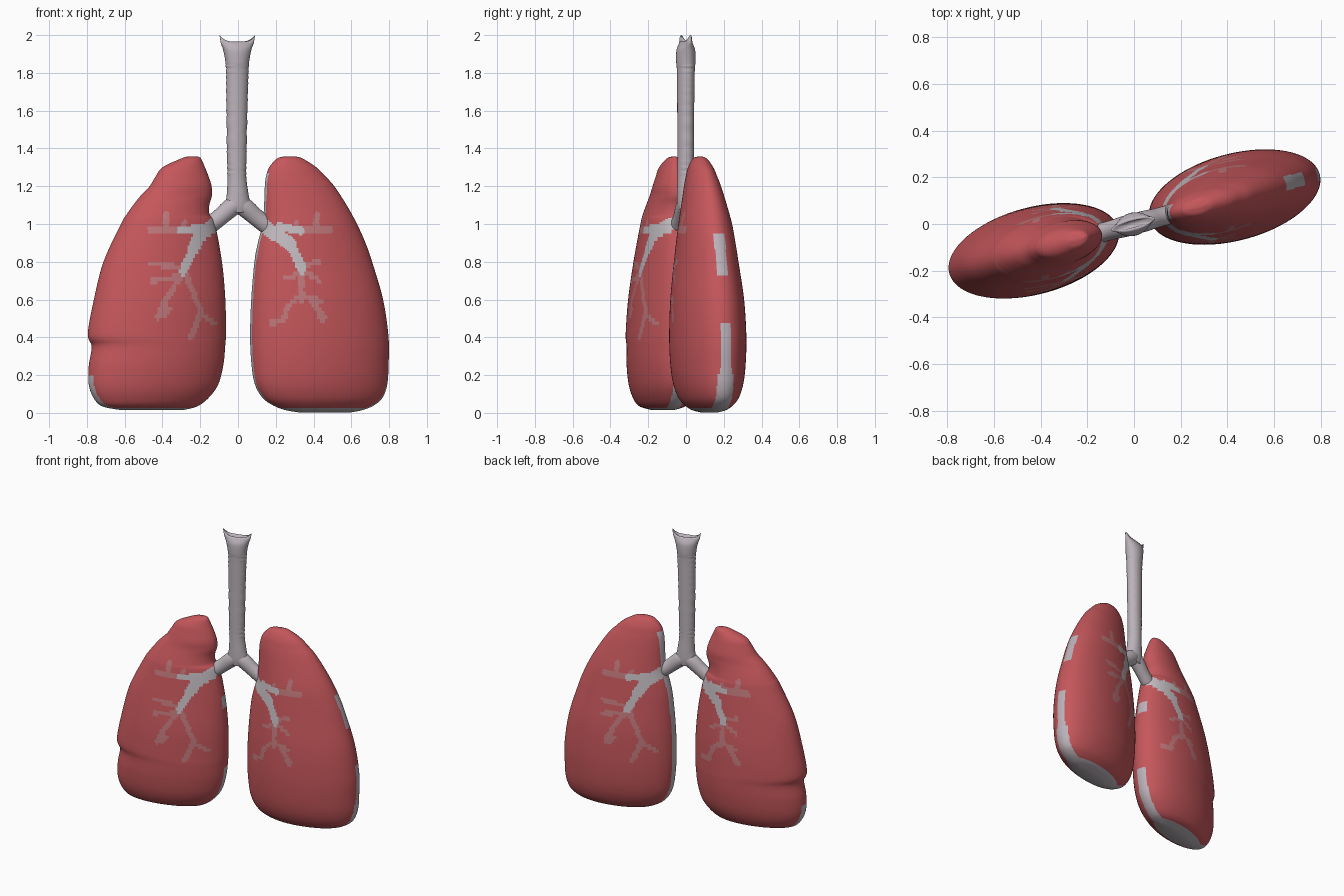
import bpy, bmesh, math
from mathutils import Vector

ANG = math.radians(15)            # whole model is turned about z
C, S = math.cos(ANG), math.sin(ANG)


def material(name, rgb):
    m = bpy.data.materials.new(name)
    m.diffuse_color = (*rgb, 1)
    return m


RED = material("lung red", (0.56, 0.095, 0.105))
GREY = material("airway grey", (0.50, 0.45, 0.49))
PALE = material("pale bronchus", (0.54, 0.50, 0.53))
PINK = material("pink twig", (0.53, 0.19, 0.20))


def world(u, v, z):
    return Vector((u * C - v * S, u * S + v * C, z))


def catmull(rows, n):
    """Smooth interpolation through rows of numbers."""
    out = []
    for i in range(len(rows) - 1):
        p0, p1, p2 = rows[max(i - 1, 0)], rows[i], rows[i + 1]
        p3 = rows[min(i + 2, len(rows) - 1)]
        for k in range(n):
            t = k / n
            out.append([0.5 * (2 * b + (c - a) * t + (2 * a - 5 * b + 4 * c - d) * t * t
                               + (3 * b - a - 3 * c + d) * t ** 3)
                        for a, b, c, d in zip(p0, p1, p2, p3)])
    out.append(list(rows[-1]))
    return out


def loft(name, rings, mats, rule=None):
    """Skin a list of point rings and close both ends."""
    bm = bmesh.new()
    vr = [[bm.verts.new(p) for p in r] for r in rings]
    n = len(rings[0])
    for a, b in zip(vr, vr[1:]):
        for i in range(n):
            bm.faces.new((a[i], a[(i + 1) % n], b[(i + 1) % n], b[i]))
    bm.faces.new(vr[0])
    bm.faces.new(vr[-1])
    bmesh.ops.recalc_face_normals(bm, faces=bm.faces)
    for f in bm.faces:
        f.smooth = True
        if rule:
            f.material_index = rule(f.calc_center_median())
    me = bpy.data.meshes.new(name)
    bm.to_mesh(me)
    bm.free()
    for m in mats:
        me.materials.append(m)
    ob = bpy.data.objects.new(name, me)
    bpy.context.collection.objects.link(ob)
    return ob


# Lung outlines: z, inner x, outer x, half thickness
RIGHT = [(1.357, .24, .31, .01), (1.345, .205, .345, .035), (1.30, .165, .415, .06),
         (1.25, .148, .465, .075), (1.2, .142, .51, .088), (1.1, .138, .575, .11),
         (1.0, .13, .63, .13), (.9, .105, .675, .143), (.8, .087, .71, .155),
         (.6, .07, .768, .178), (.4, .064, .797, .186), (.25, .072, .797, .18),
         (.15, .09, .79, .165), (.08, .13, .765, .14), (.04, .185, .72, .11),
         (.015, .25, .66, .075), (.003, .32, .6, .03)]
LEFT = [(1.357, .21, .27, .01), (1.345, .195, .305, .035), (1.30, .175, .40, .06),
        (1.25, .155, .437, .075), (1.2, .14, .468, .088), (1.15, .138, .515, .095),
        (1.1, .152, .555, .107), (1.05, .15, .59, .12), (1.0, .122, .62, .13),
        (.8, .085, .712, .155), (.6, .067, .763, .178), (.42, .064, .795, .186),
        (.35, .068, .775, .185), (.25, .078, .79, .18), (.15, .105, .79, .165),
        (.08, .155, .765, .14), (.035, .215, .72, .105), (.015, .29, .62, .04)]

# Painted airways as seen from the front: x0, z0, x1, z1, half width
TREE_R = [(.10, 1.02, .20, .94, .035), (.20, .95, .28, .89, .035), (.28, .89, .34, .76, .025),
          (.22, .985, .33, .965, .022),
          (.33, .97, .48, .97, .024), (.41, .97, .42, 1.05, .016), (.30, .97, .31, 1.01, .013),
          (.33, .78, .43, .80, .014), (.35, .75, .43, .70, .013), (.34, .76, .33, .60, .016),
          (.33, .62, .27, .57, .014), (.27, .57, .24, .50, .016), (.24, .49, .18, .48, .018),
          (.34, .62, .44, .59, .015), (.39, .60, .45, .50, .018), (.33, .74, .25, .71, .012)]
TREE_L = [(-.10, 1.02, -.20, .94, .035), (-.20, .94, -.24, .86, .032), (-.24, .86, -.29, .75, .024),
          (-.18, .98, -.30, .965, .022),
          (-.30, .97, -.46, .97, .022), (-.38, .97, -.38, 1.05, .018), (-.30, .97, -.28, 1.01, .013),
          (-.29, .77, -.46, .79, .014), (-.31, .72, -.45, .70, .015), (-.29, .75, -.31, .70, .016),
          (-.32, .70, -.38, .60, .014), (-.38, .60, -.42, .51, .018), (-.36, .55, -.39, .52, .015),
          (-.28, .74, -.23, .62, .016), (-.23, .62, -.19, .52, .015), (-.19, .52, -.12, .47, .013),
          (-.20, .52, -.25, .40, .016)]


def near(x, z, seg):
    x0, z0, x1, z1, w = seg
    dx, dz = x1 - x0, z1 - z0
    t = max(0, min(1, ((x - x0) * dx + (z - z0) * dz) / (dx * dx + dz * dz)))
    return math.hypot(x - x0 - t * dx, z - z0 - t * dz) < w


def lung(name, rows, side):
    rings, mid = [], []
    for z, xi, xo, b in catmull(rows, 10):
        b = max(b, 0.008)
        hx = (xo - xi) / 2
        a = math.sqrt(max(hx * hx - b * b * S * S, 1e-4)) / C
        cu = side * (xi + xo) / 2 / C
        mid.append((z, cu))
        rings.append([world(cu + a * math.cos(t), b * math.sin(t), z)
                      for t in (2 * math.pi * i / 168 for i in range(168))])

    def rule(p):
        u, v, z = p.x * C + p.y * S, p.y * C - p.x * S, p.z
        cu = min(mid, key=lambda m: abs(m[0] - z))[1]
        outer = (u - cu) * side > 0
        # bare grey underside and edge bands
        if z < 0.026:
            return 1
        if outer:
            if z < .2 and abs(v) < .045:
                return 1
            if side > 0 and abs(v) < .03 and (z < .47 or .72 < z < .95):
                return 1
        elif side > 0:
            if z < 1.27 and -.02 < v < .04:
                return 1
        elif abs(v) < .035 and (z < .32 or .74 < z < .83):
            return 1
        # the same airway picture is on the front and, half-turned, on the back
        x = p.x if v < 0 else -p.x
        for i, seg in enumerate(TREE_R if x > 0 else TREE_L):
            if near(x, z, seg):
                return 2 if i < 4 else 3
        return 0

    return loft(name, rings, (RED, GREY, PALE, PINK), rule)


lung("right_lung", RIGHT, 1)
lung("left_lung", LEFT, -1)

# Windpipe: z, centre u, half width, half depth
PIPE = [(1.06, 0, .045, .04), (1.10, 0, .066, .046), (1.16, -.002, .058, .046),
        (1.25, -.006, .05, .043), (1.35, -.007, .052, .043), (1.6, -.006, .056, .044),
        (1.8, -.004, .06, .046), (1.86, -.004, .064, .05), (1.92, -.004, .076, .047),
        (1.955, -.004, .09, .03)]
NSEG = 32
angles = [2 * math.pi * i / NSEG for i in range(NSEG)]
rings = []
for z, cu, a, b in catmull(PIPE, 12):
    if 1.25 < z < 1.84:
        a += 0.002 * math.sin(z * 2 * math.pi / 0.03)   # cartilage ripples
    rings.append([world(cu + a * math.cos(t), b * math.sin(t), z) for t in angles])
# flared mouth with raised corners, then the opening
for a, b, z0, rise in ((.098, .022, 1.965, .035), (.085, .014, 1.96, .025), (.03, .012, 1.93, 0)):
    rings.append([world(-.004 + a * math.cos(t), b * math.sin(t), z0 + rise * math.cos(t) ** 4)
                  for t in angles])
loft("windpipe", rings, (GREY,))

# Main bronchi
PATH = [(-.01, 1.115, .046), (.04, 1.085, .05), (.10, 1.035, .046),
        (.16, .99, .046), (.22, .95, .04), (.27, .90, .025)]
for name, side in (("right_bronchus", 1), ("left_bronchus", -1)):
    pts = catmull(PATH, 8)
    rings = []
    for i, (u, z, r) in enumerate(pts):
        q, p = pts[min(i + 1, len(pts) - 1)], pts[max(i - 1, 0)]
        d = Vector((q[0] - p[0], q[1] - p[1])).normalized()
        rings.append([world(side * (u - d.y * r * math.cos(t)), 0.9 * r * math.sin(t),
                            z + d.x * r * math.cos(t)) for t in angles])
    loft(name, rings, (GREY,))
